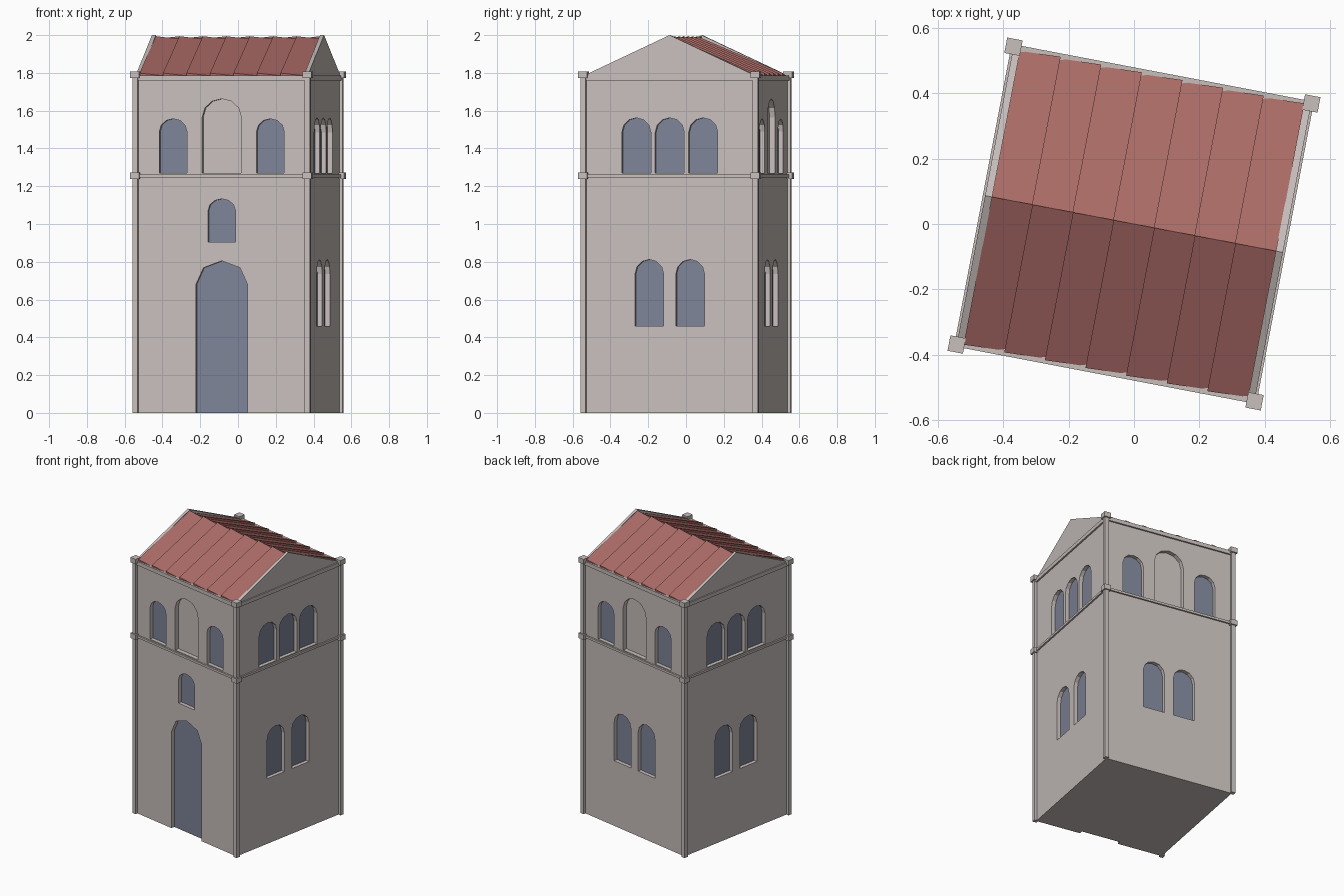
import bpy, bmesh
from math import radians, sin, cos, pi
from mathutils import Matrix, Vector

if "Cube" in bpy.data.objects:
    bpy.data.objects.remove(bpy.data.objects["Cube"])

TURN = Matrix.Rotation(radians(-10.8), 4, 'Z')   # whole tower is turned on plan
W = 0.46                                         # half width of the walls
P = 0.464                                        # corner post centre


def material(name, rgb):
    m = bpy.data.materials.new(name)
    m.diffuse_color = (*rgb, 1)
    m.use_nodes = True
    m.node_tree.nodes["Principled BSDF"].inputs["Base Color"].default_value = m.diffuse_color
    return m


STONE = material("stone", (0.57, 0.52, 0.50))
GLASS = material("glass", (0.21, 0.23, 0.31))
TILE = material("tile", (0.40, 0.145, 0.13))


def finish(bm, name, mat):
    bmesh.ops.recalc_face_normals(bm, faces=bm.faces)
    bm.transform(TURN)
    me = bpy.data.meshes.new(name)
    bm.to_mesh(me)
    bm.free()
    me.materials.append(mat)
    ob = bpy.data.objects.new(name, me)
    bpy.context.collection.objects.link(ob)
    return ob


def box(bm, x, y, hx, hy, z0, z1):
    m = Matrix.Translation((x, y, (z0 + z1) / 2)) @ Matrix.Diagonal((2 * hx, 2 * hy, z1 - z0, 1))
    bmesh.ops.create_cube(bm, size=1, matrix=m)


def prism(bm, points, offset):
    """Extrude a planar outline by an offset vector."""
    a = [bm.verts.new(p) for p in points]
    b = [bm.verts.new(Vector(p) + Vector(offset)) for p in points]
    bm.faces.new(a)
    bm.faces.new(b[::-1])
    for i in range(len(a)):
        j = (i + 1) % len(a)
        bm.faces.new((a[i], a[j], b[j], b[i]))


def arch(bm, side, u, half, z0, spring, top, y0, y1, seg):
    """Arched prism on wall number side (0 front, 1 right, 2 back, 3 left)."""
    rot = Matrix.Rotation(side * pi / 2, 3, 'Z')
    pts = [(u - half, z0), (u + half, z0)]
    pts += [(u + half * cos(pi * i / seg), spring + (top - spring) * sin(pi * i / seg))
            for i in range(seg + 1)]
    prism(bm, [rot @ Vector((x, y0, z)) for x, z in pts], rot @ Vector((0, y1 - y0, 0)))


# Openings: wall, centre, half width, sill, spring, top, segments, glazed
openings = [(0, 0, 0.139, 0, 0.68, 0.805, 4, True),
            (0, 0, 0.074, 0.905, 1.07, 1.133, 6, True)]
for s in (0, 2):
    openings += [(s, c, 0.074, 1.27, 1.49, 1.557, 6, True) for c in (-0.262, 0.262)]
    openings.append((s, 0, 0.105, 1.27, 1.565, 1.663, 6, False))
for s in (1, 3):
    openings += [(s, c, 0.078, 1.27, 1.485, 1.562, 6, True) for c in (-0.18, 0, 0.18)]
for s in (1, 2, 3):
    openings += [(s, c, 0.077, 0.46, 0.735, 0.812, 6, True) for c in (-0.11, 0.11)]

# Walls with recessed openings
bm = bmesh.new()
box(bm, 0, 0, W, W, 0, 1.785)
walls = finish(bm, "walls", STONE)
cut, panes = bmesh.new(), bmesh.new()
for s, u, h, z0, spring, top, seg, glazed in openings:
    arch(cut, s, u, h, z0 if z0 else -0.05, spring, top, -W - 0.05, -W + 0.03, seg)
    if glazed:
        arch(panes, s, u, h, z0, spring, top, -W + 0.026, -W + 0.031, seg)
cutter = finish(cut, "opening_cutter", STONE)
mod = walls.modifiers.new("openings", 'BOOLEAN')
mod.object, mod.operation, mod.solver = cutter, 'DIFFERENCE', 'EXACT'
bpy.context.view_layer.objects.active = walls
bpy.ops.object.modifier_apply(modifier=mod.name)
bpy.data.objects.remove(cutter)
finish(panes, "window_and_door_panes", GLASS)

# Corner posts with blocks at both string courses
posts, blocks = bmesh.new(), bmesh.new()
for x in (-P, P):
    for y in (-P, P):
        box(posts, x, y, 0.0145, 0.0145, 0, 1.78)
        for z0, z1 in ((1.237, 1.272), (1.772, 1.807)):
            box(blocks, x, y, 0.024, 0.024, z0, z1)
finish(posts, "corner_posts", STONE)
finish(blocks, "corner_blocks", STONE)

# Horizontal string courses
bm = bmesh.new()
for z0, z1 in ((1.247, 1.263), (1.76, 1.787)):
    for s in (-1, 1):
        box(bm, 0, s * 0.459, P, 0.012, z0, z1)
        box(bm, s * 0.459, 0, 0.012, P, z0, z1)
finish(bm, "string_courses", STONE)

# Gable walls
bm = bmesh.new()
for s in (-1, 1):
    prism(bm, [(s * 0.464, -0.464, 1.785), (s * 0.464, 0.464, 1.785), (s * 0.464, 0, 2.0)],
          (-s * 0.022, 0, 0))
finish(bm, "gables", STONE)

# Roof panels, each tilted to overlap its neighbour
bm = bmesh.new()
N, R = 7, 0.443
step = 2 * R / N
for s in (1, -1):
    for i in range(N):
        a, b = -R + i * step, -R + (i + 1) * step
        lift = 0.014
        eave_hi = (a * s, (-0.455 - 0.4 * lift) * s, 1.785 + lift)
        eave_lo = (b * s, -0.455 * s, 1.785)
        prism(bm, [eave_hi, eave_lo, (b * s, 0, 1.98), (a * s, 0, 1.98 + lift)], (0, 0, -0.02))
finish(bm, "roof_panels", TILE)
